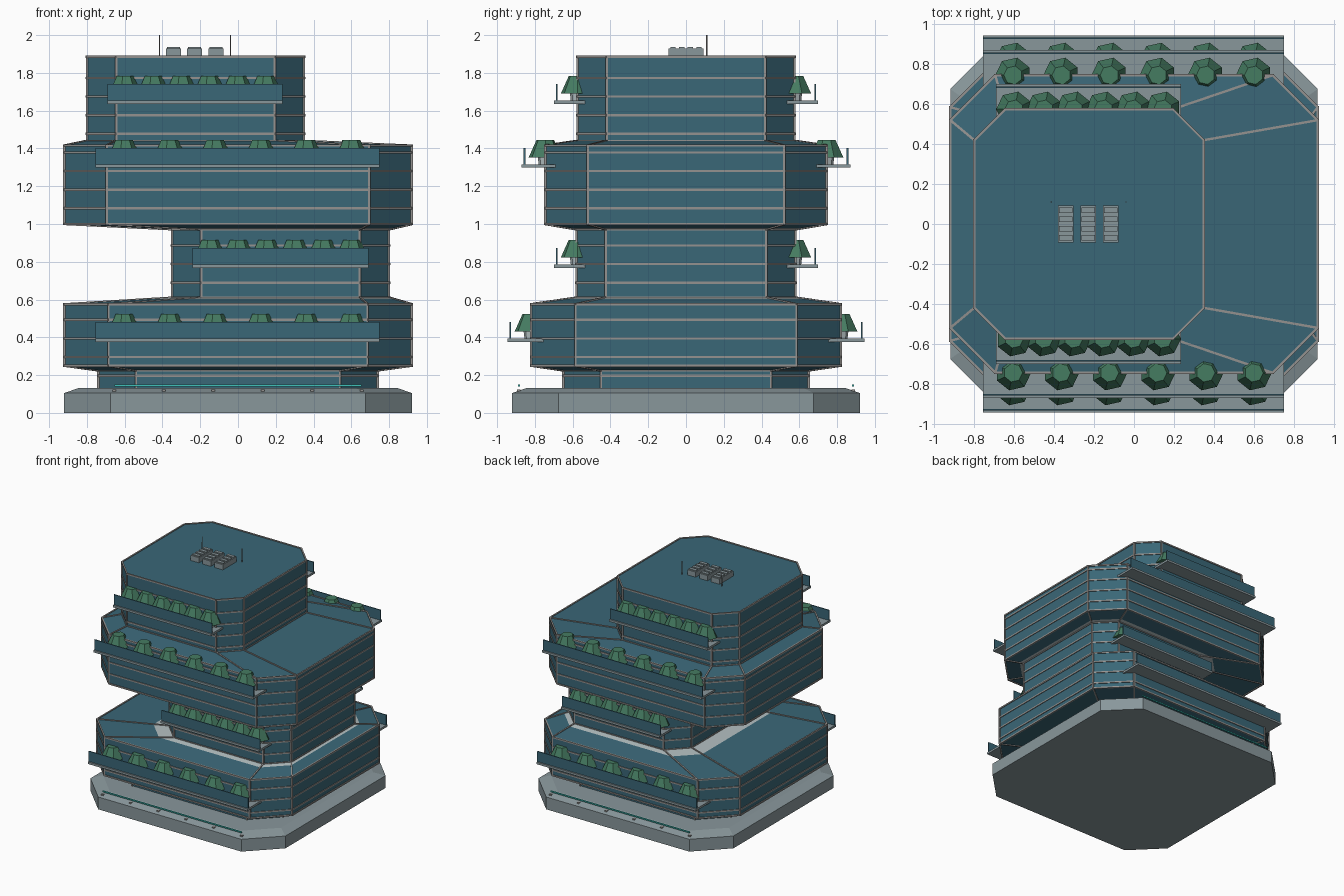
import bpy, bmesh, math
from mathutils import Vector, Matrix

if "Cube" in bpy.data.objects:
    bpy.data.objects.remove(bpy.data.objects["Cube"])


def material(name, rgb):
    m = bpy.data.materials.new(name)
    m.diffuse_color = (*rgb, 1)
    m.use_nodes = True
    m.node_tree.nodes["Principled BSDF"].inputs["Base Color"].default_value = m.diffuse_color
    return m


GLASS = material("blue_glass", (0.042, 0.135, 0.185))
STONE = material("stone", (0.25, 0.31, 0.33))
PALE = material("pale_panel", (0.45, 0.52, 0.53))
TRIM = material("trim", (0.30, 0.29, 0.28))
LEAF = material("leaf", (0.06, 0.20, 0.12))
CYAN = material("cyan_light", (0.05, 0.55, 0.5))


def finish(bm, name, *mats):
    bmesh.ops.recalc_face_normals(bm, faces=bm.faces)
    me = bpy.data.meshes.new(name)
    bm.to_mesh(me)
    bm.free()
    for m in mats:
        me.materials.append(m)
    ob = bpy.data.objects.new(name, me)
    bpy.context.collection.objects.link(ob)
    return ob


def box(bm, x0, x1, y0, y1, z0, z1):
    mat = Matrix.Translation(((x0 + x1) / 2, (y0 + y1) / 2, (z0 + z1) / 2))
    mat = mat @ Matrix.Diagonal((abs(x1 - x0), abs(y1 - y0), z1 - z0, 1))
    bmesh.ops.create_cube(bm, size=1, matrix=mat)


def beam(bm, a, b, w=0.012):
    d = b - a
    mat = Matrix.Translation((a + b) / 2) @ d.to_track_quat('Z', 'Y').to_matrix().to_4x4()
    bmesh.ops.create_cube(bm, size=1, matrix=mat @ Matrix.Diagonal((w, w, d.length + w * 0.5, 1)))


def cone(bm, x, y, z0, z1, r0, r1, n, turn=0.0):
    mat = Matrix.Translation((x, y, (z0 + z1) / 2)) @ Matrix.Rotation(turn, 4, 'Z')
    bmesh.ops.create_cone(bm, cap_ends=True, segments=n, radius1=r0, radius2=r1,
                          depth=z1 - z0, matrix=mat)


def octagon(x0, x1, y, c, z):
    pts = [(x0 + c, -y), (x1 - c, -y), (x1, -y + c), (x1, y - c),
           (x1 - c, y), (x0 + c, y), (x0, y - c), (x0, -y + c)]
    return [Vector((px, py, z)) for px, py in pts]


def loft(bm, rings, pale=()):
    vs = [[bm.verts.new(p) for p in r] for r in rings]
    for k in range(len(vs) - 1):
        for i in range(8):
            j = (i + 1) % 8
            f = bm.faces.new((vs[k][i], vs[k][j], vs[k + 1][j], vs[k + 1][i]))
            f.material_index = 1 if k in pale else 0
    bm.faces.new(vs[0][::-1])
    bm.faces.new(vs[-1])


# Stone base with bevelled top
bm = bmesh.new()
loft(bm, [octagon(-.92, .92, .92, .245, 0), octagon(-.92, .92, .92, .245, .105),
          octagon(-.84, .84, .84, .22, .133)])
finish(bm, "base", STONE)

# Glass tower: five shifted octagonal blocks (x0, x1, y, chamfer, z0, z1)
BLOCKS = [(-.74, .74, .65, .20, .11, .225), (-.92, .92, .82, .235, .25, .575),
          (-.35, .80, .58, .155, .61, .972), (-.92, .92, .745, .225, 1.0, 1.415),
          (-.80, .35, .575, .155, 1.44, 1.885)]
rings = []
for x0, x1, y, c, z0, z1 in BLOCKS:
    rings += [octagon(x0, x1, y, c, z0), octagon(x0, x1, y, c, z1)]


def between(a, b, t):
    return [p.lerp(q, t) for p, q in zip(a, b)]


shell = rings[:4] + [between(rings[3], rings[4], .78)] + rings[4:6]
shell += [between(rings[5], rings[6], .22)] + rings[6:]
bm = bmesh.new()
loft(bm, shell, pale=(4, 6))
finish(bm, "glass_tower", GLASS, PALE)

# Trim: corner posts, slope ribs and floor lines
bm = bmesh.new()
for a, b in zip(rings, rings[1:]):
    for p, q in zip(a, b):
        beam(bm, p, q)
for x0, x1, y, c, z0, z1 in BLOCKS:
    levels = [z0, z1] + [k * .0985 for k in range(20) if z0 + .03 < k * .0985 < z1 - .02]
    for z in levels:
        loop = octagon(x0, x1, y, c, z)
        for i in range(8):
            beam(bm, loop[i], loop[(i + 1) % 8])
finish(bm, "window_trim", TRIM)

# Balconies front and back: (x0, x1, wall y, slab z)
BALCONIES = [(-.755, .75, .82, .375), (-.24, .69, .575, .768),
             (-.755, .75, .745, 1.298), (-.69, .235, .575, 1.635)]
slabs, rails, pots, plants = (bmesh.new() for _ in range(4))
for x0, x1, y, z in BALCONIES:
    for s in (-1, 1):
        box(slabs, x0, x1, s * (y - .07), s * (y + .125), z, z + .018)
        box(rails, x0, x1, s * (y + .106), s * (y + .114), z + .018, z + .105)
        inset = .15 if x1 - x0 > 1.2 else .09
        for i in range(6):
            x = x0 + inset + (x1 - x0 - 2 * inset) * i / 5
            cone(pots, x, s * y, z + .018, z + .06, .035, .04, 8)
            cone(plants, x, s * y, z + .055, z + .148, .09, .047, 7, s * math.pi / 2)
finish(slabs, "balcony_slabs", STONE)
finish(rails, "balcony_glass_rails", GLASS)
finish(pots, "plant_pots", PALE)
finish(plants, "balcony_plants", LEAF)

# Light strips along the base with small lamp feet
strips, feet = bmesh.new(), bmesh.new()
for s in (-1, 1):
    box(strips, -.655, .655, s * .88, s * .89, .141, .151)
    for i in range(6):
        x = -.655 + 1.31 * i / 5
        box(feet, x - .01, x + .01, s * .875, s * .895, .112, .124)
finish(strips, "light_strips", CYAN)
finish(feet, "light_feet", TRIM)

# Rooftop air units with slats
bm = bmesh.new()
for x in (-.342, -.23, -.117):
    box(bm, x - .039, x + .039, -.093, .093, 1.88, 1.929)
    for k in range(4):
        y = -.069 + .046 * k
        box(bm, x - .034, x + .034, y - .014, y + .014, 1.925, 1.937)
finish(bm, "roof_air_units", STONE)

# Rooftop antennas
bm = bmesh.new()
for x in (-.415, -.04):
    cone(bm, x, .11, 1.88, 2.0, .004, .003, 6)
finish(bm, "roof_antennas", TRIM)
